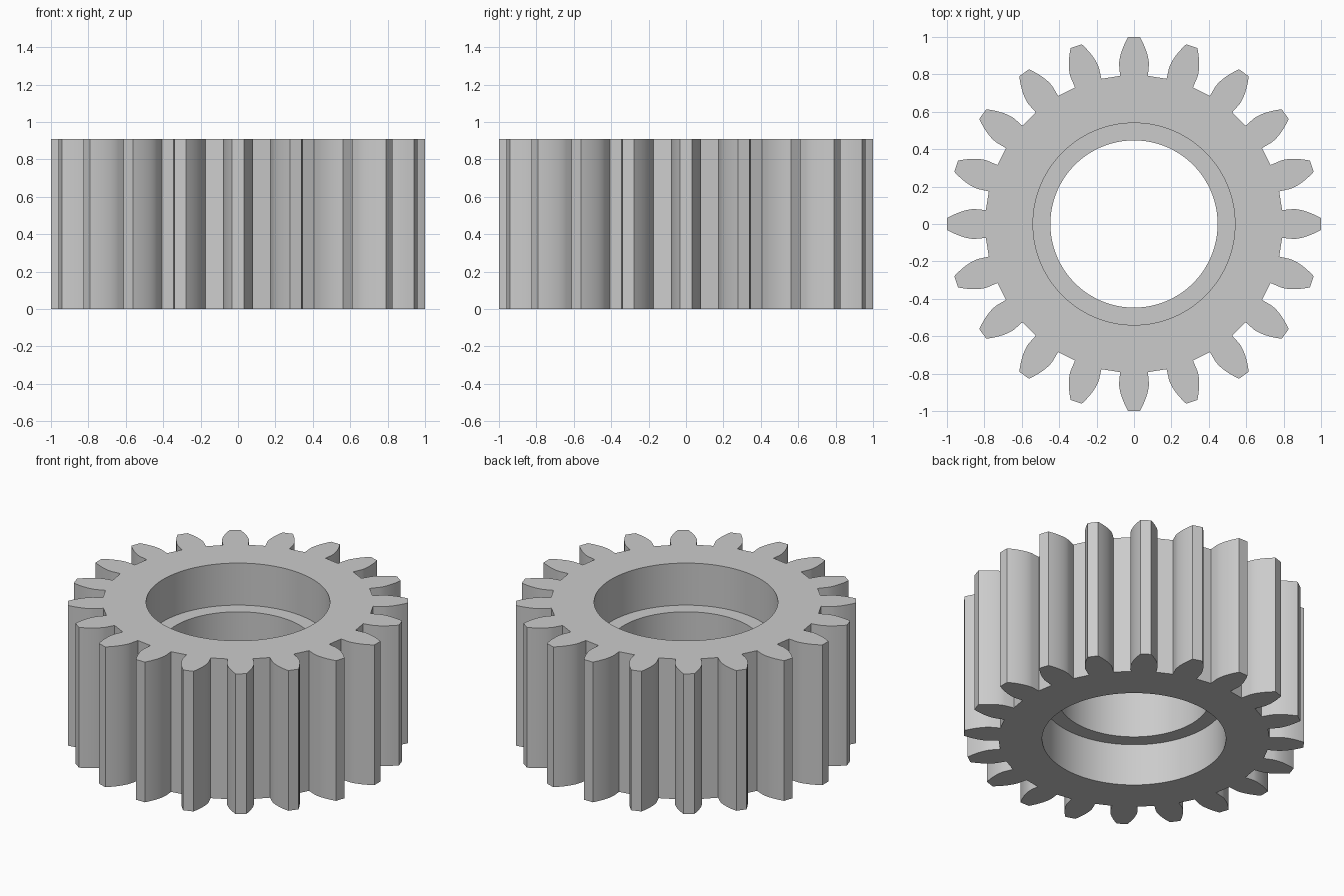
import bpy, bmesh
from math import pi, sin, cos, acos, tan, radians

if "Cube" in bpy.data.objects:
    bpy.data.objects.remove(bpy.data.objects["Cube"], do_unlink=True)

# Gear dimensions, all derived from the module
TEETH = 20
MODULE = 2 / (TEETH + 2)
PITCH_R = MODULE * TEETH / 2
TIP_R = 1.0
ROOT_R = PITCH_R - 1.25 * MODULE
BASE_R = PITCH_R * cos(radians(20))
HEIGHT = 10 * MODULE
RECESS = 0.3 * HEIGHT
RECESS_R, BORE_R = 0.54, 0.447
BORE_SEGMENTS = 120
FLANK_STEPS = 8

steel = bpy.data.materials.new("grey steel")
steel.use_nodes = True
steel.diffuse_color = (0.6, 0.6, 0.6, 1)
steel.node_tree.nodes["Principled BSDF"].inputs["Base Color"].default_value = (0.6, 0.6, 0.6, 1)


def involute(radius):
    a = acos(min(1, BASE_R / radius))
    return tan(a) - a


def half_angle(radius):
    """Half the angular thickness of a tooth at a radius."""
    return pi / (2 * TEETH) + involute(PITCH_R) - involute(max(radius, BASE_R))


def polar(radius, angle):
    return radius * cos(angle), radius * sin(angle)


def gear_outline():
    radii = [ROOT_R] + [BASE_R + (TIP_R - BASE_R) * i / FLANK_STEPS
                        for i in range(FLANK_STEPS + 1)]
    points = []
    for t in range(TEETH):
        mid = 2 * pi * t / TEETH
        points += [polar(r, mid - half_angle(r)) for r in radii]
        points += [polar(r, mid + half_angle(r)) for r in reversed(radii)]
    return points


def circle(radius):
    return [polar(radius, 2 * pi * i / BORE_SEGMENTS) for i in range(BORE_SEGMENTS)]


bm = bmesh.new()


def ring(points, z):
    return [bm.verts.new((x, y, z)) for x, y in points]


def skin(a, b):
    """Join two matching rings with quads."""
    for i in range(len(a)):
        j = (i + 1) % len(a)
        bm.faces.new((a[i], a[j], b[j], b[i]))


def loop_edges(verts):
    return [bm.edges.get((v, verts[(i + 1) % len(verts)])) for i, v in enumerate(verts)]


# Toothed outer wall
outline = gear_outline()
outer_low, outer_high = ring(outline, 0), ring(outline, HEIGHT)
skin(outer_low, outer_high)

# Bore with a recess and ledge at each end
bore_steps = [(RECESS_R, 0), (RECESS_R, RECESS), (BORE_R, RECESS),
              (BORE_R, HEIGHT - RECESS), (RECESS_R, HEIGHT - RECESS), (RECESS_R, HEIGHT)]
bore = [ring(circle(r), z) for r, z in bore_steps]
for low, high in zip(bore, bore[1:]):
    skin(low, high)

# Flat end faces
for outer, inner in ((outer_low, bore[0]), (outer_high, bore[-1])):
    bmesh.ops.triangle_fill(bm, use_beauty=True, normal=(0, 0, 1),
                            edges=loop_edges(outer) + loop_edges(inner))

bmesh.ops.recalc_face_normals(bm, faces=bm.faces[:])
mesh = bpy.data.meshes.new("spur_gear")
bm.to_mesh(mesh)
bm.free()
mesh.materials.append(steel)
gear = bpy.data.objects.new("spur_gear", mesh)
bpy.context.collection.objects.link(gear)

# Smooth flanks and bore, crisp edges
bpy.ops.object.select_all(action="DESELECT")
gear.select_set(True)
bpy.context.view_layer.objects.active = gear
bpy.ops.object.shade_smooth_by_angle(angle=radians(20))
